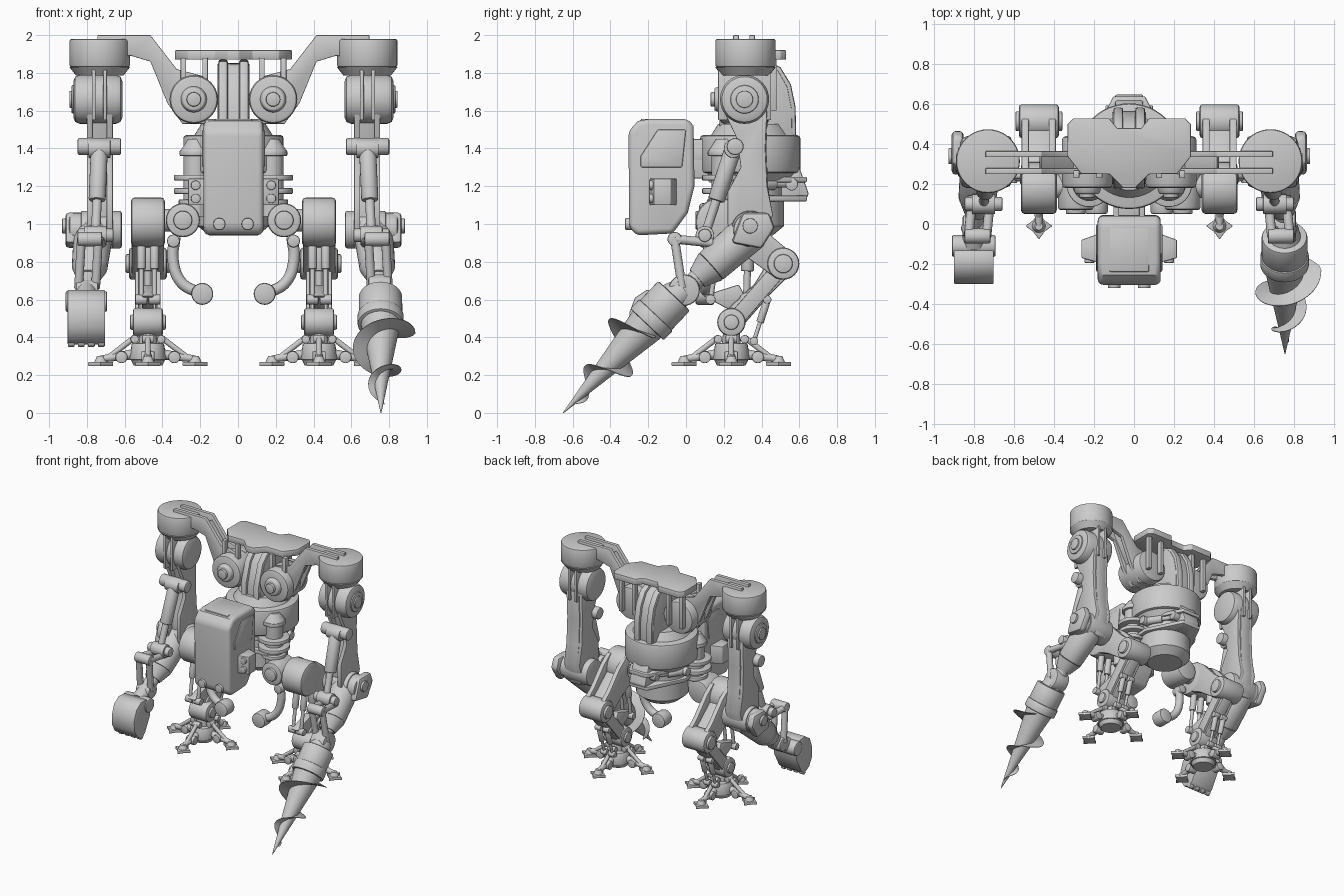
import bpy, bmesh, math
from mathutils import Vector

if "Cube" in bpy.data.objects:
    bpy.data.objects.remove(bpy.data.objects["Cube"])

X0 = -0.024  # symmetry line of the body

def finish(name, bm, bevel=0.0, seg=2):
    bmesh.ops.recalc_face_normals(bm, faces=bm.faces)
    if bevel:
        es = [e for e in bm.edges if len(e.link_faces) == 2 and e.calc_face_angle(0) > 0.7]
        bmesh.ops.bevel(bm, geom=es, offset=bevel, segments=seg, affect='EDGES', profile=0.5, clamp_overlap=True)
    me = bpy.data.meshes.new(name)
    bm.to_mesh(me)
    bm.free()
    me.shade_smooth()
    me.set_sharp_from_angle(angle=math.radians(35))
    ob = bpy.data.objects.new(name, me)
    bpy.context.collection.objects.link(ob)

def cyl(name, p0, p1, r0, r1=None, n=32, bevel=0.0):
    p0, p1 = Vector(p0), Vector(p1)
    d = p1 - p0
    bm = bmesh.new()
    bmesh.ops.create_cone(bm, cap_ends=True, segments=n, radius1=r0, radius2=r0 if r1 is None else r1, depth=d.length)
    bmesh.ops.rotate(bm, verts=bm.verts, matrix=Vector((0, 0, 1)).rotation_difference(d).to_matrix())
    bmesh.ops.translate(bm, verts=bm.verts, vec=(p0 + p1) / 2)
    finish(name, bm, bevel)

def axle(name, axis, c, r, half, bevel=0.012, n=32):
    v = Vector([half if a == axis else 0 for a in 'xyz'])
    cyl(name, Vector(c) - v, Vector(c) + v, r, None, n, bevel)

def prism(name, axis, pts, a, b, bevel=0.008, seg=2):
    put = {'x': lambda p, t: (t, p[0], p[1]), 'y': lambda p, t: (p[0], t, p[1]), 'z': lambda p, t: (p[0], p[1], t)}[axis]
    bm = bmesh.new()
    f = bm.faces.new([bm.verts.new(put(p, a)) for p in pts])
    r = bmesh.ops.extrude_face_region(bm, geom=[f])
    vs = [v for v in r['geom'] if isinstance(v, bmesh.types.BMVert)]
    bmesh.ops.translate(bm, verts=vs, vec=Vector(put((0, 0), b - a)))
    finish(name, bm, bevel, seg)

def box(name, x, y, z, bevel=0.008):
    prism(name, 'z', [(x[0], y[0]), (x[1], y[0]), (x[1], y[1]), (x[0], y[1])], z[0], z[1], bevel)

def piston(name, p0, p1, r, split=0.55):
    p0, p1 = Vector(p0), Vector(p1)
    m = p0.lerp(p1, split)
    cyl(name + "_sleeve", p0, m, r, None, 20, r * 0.2)
    cyl(name + "_rod", m, p1, r * 0.55, None, 16)
    for q in (p0, p1):
        axle(name + "_eye", 'x', q, r * 1.1, r * 1.3, 0.004, 20)

def tube(name, pts, r):
    cu = bpy.data.curves.new(name, 'CURVE')
    cu.dimensions, cu.bevel_depth, cu.use_fill_caps = '3D', r, True
    sp = cu.splines.new('BEZIER')
    sp.bezier_points.add(len(pts) - 1)
    for b, p in zip(sp.bezier_points, pts):
        b.co, b.handle_left_type, b.handle_right_type = p, 'AUTO', 'AUTO'
    bpy.context.collection.objects.link(bpy.data.objects.new(name, cu))

# torso: turntable, lower plug, spine arch
cyl("torso_ring", (X0, .34, 1.27), (X0, .34, 1.47), .265, None, 48, .015)
cyl("torso_cap", (X0, .34, 1.45), (X0, .34, 1.53), .22, .17, 48)
cyl("torso_taper", (X0, .34, 1.2), (X0, .34, 1.28), .19, .25, 48)
cyl("pelvis_plug", (X0, .33, .99), (X0, .33, 1.22), .19, None, 40)
cyl("pelvis_plug_bottom", (X0, .33, .94), (X0, .33, .99), .13, .19, 40)
arch = [(.17, 1.4), (.18, 1.62), (.23, 1.78), (.31, 1.86), (.42, 1.87), (.5, 1.83), (.555, 1.74), (.58, 1.62), (.585, 1.4)]
prism("spine_core", 'x', [(.38 + (y - .38) * .9, 1.4 + (z - 1.4) * .96) for y, z in arch], X0 - .085, X0 + .085)
for dx in (-.055, .055):
    prism("spine_rib", 'x', arch, X0 + dx - .025, X0 + dx + .025, .012)
half = [(.03, .18), (.1, .25), (.24, .25), (.31, .34), (.31, .5), (.28, .53), (.1, .53), (.06, .48)]
prism("top_plate", 'z', [(X0 + x, y) for x, y in half] + [(X0 - x, y) for x, y in half[::-1]], 1.87, 1.92, .006)

# tail bracket and waist rails
for z in (1.12, 1.22):
    prism("waist_rail", 'z', [(X0 - .2, .12), (X0 + .2, .12), (X0 + .22, .36), (X0 + .08, .64), (X0 - .08, .64), (X0 - .22, .36)], z, z + .03, .006)
prism("tail_guard", 'x', [(.5, 1.12), (.63, 1.12), (.65, 1.16), (.6, 1.3), (.5, 1.3)], X0 - .07, X0 + .07)

# cockpit with raised sides, hatch band, lamps
cab = [(-.305, 1.49), (-.255, 1.545), (-.2, 1.555), (.01, 1.555), (.04, 1.52), (.045, 1.2), (.01, 1.06), (-.07, .95), (-.26, .94), (-.3, .98)]
prism("cockpit", 'x', cab, X0 - .158, X0 + .158, .035, 4)
prism("cockpit_roof_hatch", 'x', [(-.24, 1.5), (-.24, 1.557), (-.02, 1.557), (-.02, 1.5)], X0 - .1, X0 + .1)
box("neck", (X0 - .08, X0 + .08), (.02, .2), (1.33, 1.42))
for s in (-1, 1):
    box("neck_strut", (X0 + s * .065 - .015, X0 + s * .065 + .015), (.0, .2), (1.24, 1.45))
    a, b = sorted((X0 + s * .14, X0 + s * .166))
    prism("cockpit_side_panel", 'x', [(-.15, 1.5), (0, 1.5), (-.02, 1.3), (-.24, 1.3), (-.24, 1.36)], a, b)
    prism("side_vent", 'z', [(X0 + s * .13, -.2), (X0 + s * .13, -.04), (X0 + s * .24, -.08), (X0 + s * .24, -.17)], 1.1, 1.24, .006)
    for z in (1.135, 1.205):
        axle("vent_port", 'y', (X0 + s * .2, -.18, z), .025, .015, .004, 20)
    axle("front_lamp", 'y', (X0 + s * .075, -.3, 1.0), .032, .022, .006, 24)

def foot(x, y):
    cyl("foot_hub", (x, y, .28), (x, y, .37), .1, .085, 24, .008)
    cyl("foot_base", (x, y, .25), (x, y, .29), .075, .095, 24)
    cyl("foot_post", (x, y, .36), (x, y, .47), .05, .04, 20)
    for k in range(4):
        c, q = round(math.cos(k * math.pi / 2)), round(math.sin(k * math.pi / 2))
        P = lambda r, z: (x + c * r, y + q * r, z)
        cyl("toe_arm", P(.08, .31), P(.25, .285), .027, .018, 12)
        cyl("toe_strut", P(.07, .4), P(.2, .3), .015, None, 12)
        axle("toe_knuckle", 'y' if c else 'x', P(.14, .295), .032, .035, .006, 20)
        axle("toe_strut_pin", 'y' if c else 'x', P(.07, .39), .022, .03, .004, 16)
        cyl("toe_pad_boss", P(.25, .26), P(.25, .3), .038, .02, 16)
        star = [(P(.25, 0)[0] + (.068 if i % 2 == 0 else .04) * math.cos(i * math.pi / 4),
                 P(.25, 0)[1] + (.068 if i % 2 == 0 else .04) * math.sin(i * math.pi / 4)) for i in range(8)]
        prism("toe_pad", 'z', star, .248, .27, .004)

for s in (-1, 1):
    X = lambda d: X0 + s * d
    span = lambda d, w: (X(d) - w, X(d) + w)
    # shoulder beam: twin plates down to the hub
    beam = [(.72, 2.0), (.44, 2.0), (.3, 1.82), (.15, 1.78), (.1, 1.64), (.15, 1.53), (.27, 1.53), (.35, 1.64), (.44, 1.86), (.54, 1.89), (.72, 1.89)]
    for y in (.25, .335):
        prism("shoulder_beam_plate", 'y', [(X(x), z) for x, z in beam], y, y + .03, .004)
    prism("shoulder_beam_web", 'y', [(X(x), z) for x, z in ((.44, 1.96), (.32, 1.8), (.2, 1.7), (.33, 1.68), (.45, 1.9))], .25, .36, .004)
    cyl("shoulder_hub", (X(.21), .18, 1.66), (X(.21), .44, 1.66), .128, None, 40, .02)
    cyl("shoulder_hub_ring", (X(.21), .15, 1.66), (X(.21), .2, 1.66), .06, .075, 32, .008)
    axle("shoulder_hub_pin", 'y', (X(.21), .15, 1.66), .038, .02, .006, 24)
    for d in (.15, .265):
        for y in (.23, .44):
            box("plate_bracket", span(d, .015), (y, y + .04), (1.6, 1.88), .004)
    cyl("shoulder_drum", (X(.708), .315, 1.83), (X(.708), .315, 1.98), .16, None, 40, .012)
    cyl("shoulder_drum_base", (X(.708), .315, 1.785), (X(.708), .315, 1.83), .125, .16, 40)
    # upper arm
    axle("arm_pivot", 'x', (X(.718), .31, 1.66), .13, .13, .035)
    axle("arm_pivot_cap", 'x', (X(.84), .31, 1.66), .075, .018, .008)
    axle("arm_pivot_bolt", 'x', (X(.855), .31, 1.66), .045, .014, .005)
    for d in (-.03, .03):
        box("arm_hanger", span(.71 + d, .01), (.17, .45), (1.55, 1.82), .004)
    arm = [(.19, 1.62), (.43, 1.62), (.42, 1.4), (.43, 1.2), (.46, 1.05), (.4, .88), (.27, .87), (.22, 1.0), (.22, 1.17), (.29, 1.3), (.27, 1.45)]
    for d in (.655, .76):
        prism("upper_arm_plate", 'x', arm, *span(d, .016), .005)
    prism("upper_arm_core", 'x', [(.3 + (y - .3) * .8 + .03, z) for y, z in arm], *span(.707, .045), .005)
    axle("arm_bolt", 'x', (X(.71), .26, 1.41), .045, .115, .01, 24)
    piston("arm_piston", (X(.71), .25, 1.4), (X(.73), .1, .94), .045, .6)
    # elbow and forearm
    axle("elbow", 'x', (X(.7), .34, .97), .1, .11, .015)
    axle("elbow_cap", 'x', (X(.82), .34, .97), .09, .05, .015)
    prism("elbow_guard", 'x', [(.24, .9), (.3, 1.06), (.44, 1.06), (.47, .98), (.4, .87)], *span(.86, .03), .02)
    axle("elbow_bolt", 'x', (X(.895), .34, .99), .04, .012, .004, 24)
    e, w = Vector((X(.74), .34, .96)), Vector((X(.775), -.01, .65))
    cyl("forearm", e, e.lerp(w, .6), .105, .095, 32, .012)
    cyl("forearm_taper", e.lerp(w, .6), e.lerp(w, .8), .095, .06, 32)
    cyl("wrist_shaft", e.lerp(w, .75), w, .05, None, 24)
    axle("wrist", 'x', w, .083 if s > 0 else .055, .06, .012)
    for d in (-.045, .045):
        cyl("wrist_link", (X(.76) + d, -.06, .92), (X(.775) + d, -.02, .66), .024, None, 12)
        cyl("linkage_bar", (X(.74) + d, .14, .9), (X(.76) + d, -.06, .92), .024, None, 12)
    axle("linkage_pin", 'x', (X(.76), -.06, .92), .038, .065, .008, 20)
    axle("linkage_rear_pin", 'x', (X(.73), .1, .94), .035, .095, .008, 20)
    # hip: vertical pivot, ball and hanging hook
    cyl("hip_column", (X(.2), .2, 1.04), (X(.2), .2, 1.36), .065, None, 24)
    for z, r in ((1.1, .09), (1.16, .115), (1.23, .115), (1.36, .085)):
        cyl("hip_disc", (X(.2), .2, z), (X(.2), .2, z + .03), r, None, 32, .006)
    cyl("hip_cap", (X(.2), .2, 1.39), (X(.2), .2, 1.45), .08, .04, 32)
    piston("waist_piston", (X(.21), .36, 1.21), (X(.08), .56, 1.21), .03)
    axle("hip_joint", 'y', (X(.268), .17, 1.02), .09, .1, .015)
    axle("hip_joint_cap", 'y', (X(.268), .07, 1.02), .05, .02, .008, 24)
    cyl("hip_axle", (X(.22), .19, 1.02), (X(.47), .19, 1.02), .06, None, 24)
    tube("hook_arm", [(X(.31), .12, .93), (X(.32), .12, .81), (X(.275), .11, .69), (X(.17), .1, .63)], .03)
    axle("hook_end", 'y', (X(.165), .1, .63), .058, .05, .012, 28)
    axle("hook_root", 'y', (X(.318), .12, .91), .034, .045, .008, 20)
    # leg: thigh drum, thigh, knee, shin, ankle
    axle("thigh_drum", 'x', (X(.453), .18, 1.01), .13, .09, .02)
    thigh = [(.12, 1.06), (.26, 1.12), (.34, 1.06), (.46, .93), (.58, .83), (.57, .74), (.48, .71), (.3, .84), (.14, .92)]
    for d in (.385, .521):
        prism("thigh_plate", 'x', thigh, *span(d, .018), .006)
    prism("thigh_core", 'x', [(.25, 1.04), (.42, .9), (.54, .8), (.48, .75), (.2, .94)], *span(.453, .06), .006)
    axle("knee", 'x', (X(.453), .515, .79), .085, .1, .015)
    axle("knee_cap", 'x', (X(.453), .515, .79), .05, .118, .008, 24)
    prism("shin", 'x', [(.46, .84), (.56, .74), (.44, .62), (.3, .46), (.24, .42), (.18, .48), (.23, .56), (.36, .68)], *span(.453, .045), .012)
    for d in (-.058, .058):
        prism("shin_plate", 'x', [(.49, .82), (.54, .75), (.28, .45), (.21, .5)], *span(.453 + d, .01), .004)
    piston("leg_piston", (X(.453), .33, .9), (X(.453), .32, .6), .034, .5)
    for d in (-.035, .035):
        piston("calf_piston", (X(.453) + d, .43, .6), (X(.453) + d, .36, .38), .02)
        piston("front_piston", (X(.453) + d, .18, .92), (X(.453) + d, .13, .6), .024, .5)
    prism("shin_front_bracket", 'x', [(.09, .62), (.28, .68), (.32, .6), (.24, .54)], *span(.453, .03), .008)
    axle("ankle", 'x', (X(.453), .24, .48), .075, .08, .015)
    axle("ankle_cap", 'x', (X(.453), .24, .48), .04, .095, .008, 24)
    foot(X(.453), .24)

# drill on the right arm
wr, A, T = Vector((.75, -.01, .65)), Vector((.755, -.2, .475)), Vector((.757, -.65, 0))
d = (T - A).normalized()
cyl("drill_mount", wr, A - d * .18, .07, .085)
cyl("drill_motor", A - d * .2, A - d * .05, .115, None, 40, .012)
cyl("drill_collar", A - d * .06, A + d * .01, .122, None, 40, .008)
L = (T - A).length
cyl("drill_cone", A, T, .105, .002, 40)
u = Vector((0, -d.z, d.y)).normalized()
u = u if u.z > 0 else -u
v = Vector((-1, 0, 0))
bm = bmesh.new()
prev = None
for i in range(97):
    a = .025 + .555 * i / 96
    th = math.tau * (a - .13) / .27
    out = u * math.cos(th) + v * math.sin(th)
    rc = .105 * (1 - a / L)
    ro = rc + min(.095, 3 * (a - .025)) * max(0, 1 - a / .6) ** .65
    cur = [bm.verts.new(A + d * (a + o) + out * r) for r, o in ((rc * .8, -.006), (ro, -.002), (ro, .002), (rc * .8, .006))]
    if prev:
        for k in range(4):
            bm.faces.new((prev[k], prev[(k + 1) % 4], cur[(k + 1) % 4], cur[k]))
    prev = cur
finish("drill_flight", bm)

# scoop hand on the left arm
hx = -.803
cyl("hand_mount", (hx, 0, .66), (hx, -.1, .6), .05, .06, 24)
axle("hand_hinge", 'x', (hx, -.11, .59), .055, .11, .01)
prism("hand_scoop", 'x', [(-.09, .6), (-.14, .645), (-.21, .65), (-.27, .61), (-.3, .53), (-.295, .45), (-.26, .39), (-.2, .36), (-.16, .39), (-.1, .5)], hx - .1, hx + .1, .006)
for dx in (-.08, -.027, .027, .08):
    axle("scoop_tooth", 'x', (hx + dx, -.2, .37), .02, .018, .004, 12)
